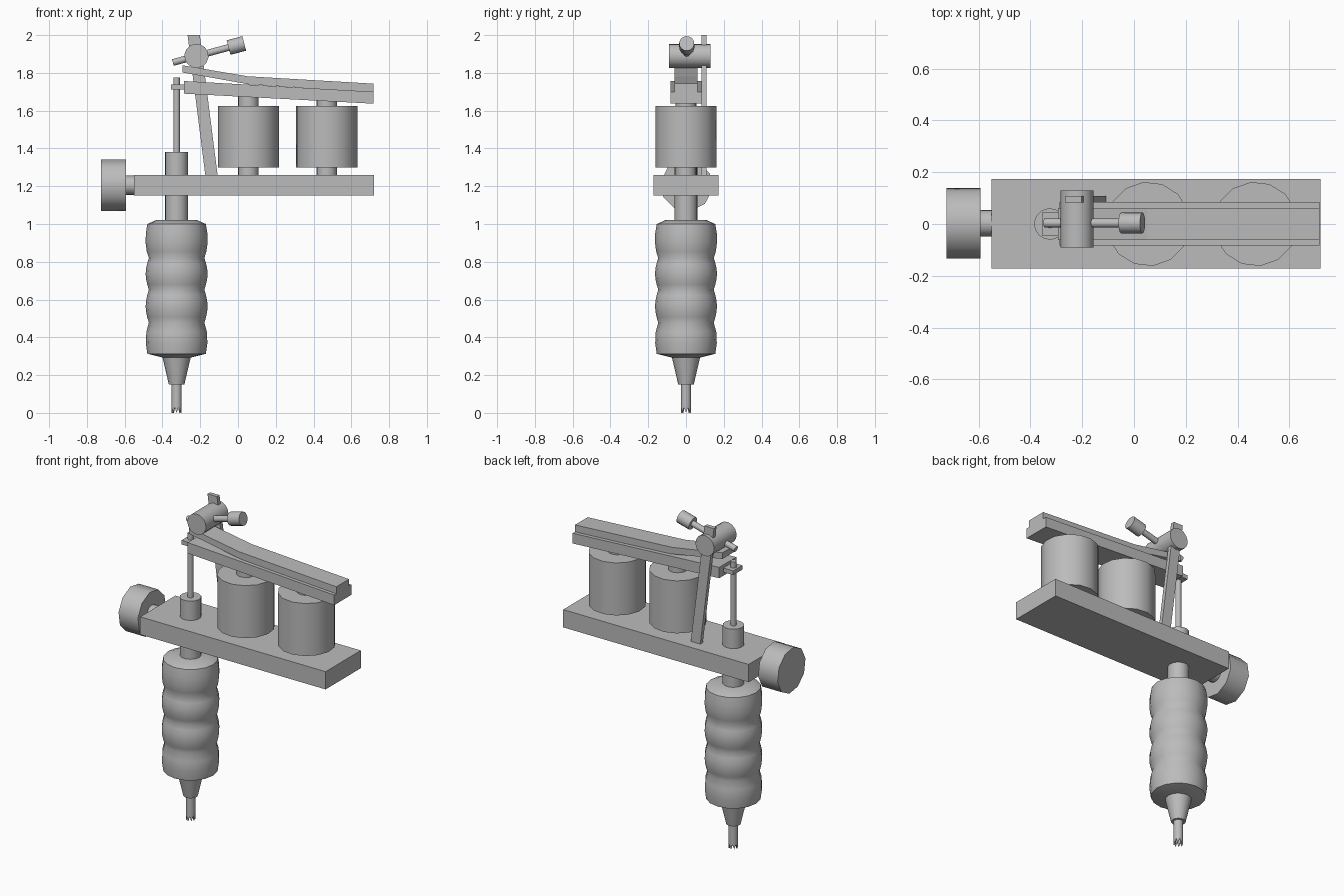
import bpy, bmesh, math
from mathutils import Vector

if "Cube" in bpy.data.objects:
    bpy.data.objects.remove(bpy.data.objects["Cube"])

grey = bpy.data.materials.new("plain_grey")
grey.diffuse_color = (0.5, 0.5, 0.5, 1)
grey.use_nodes = True
grey.node_tree.nodes["Principled BSDF"].inputs["Base Color"].default_value = grey.diffuse_color


def finish(name, bm, smooth=True):
    bmesh.ops.recalc_face_normals(bm, faces=bm.faces)
    mesh = bpy.data.meshes.new(name)
    bm.to_mesh(mesh)
    bm.free()
    mesh.materials.append(grey)
    ob = bpy.data.objects.new(name, mesh)
    bpy.context.collection.objects.link(ob)
    if smooth:
        bpy.ops.object.select_all(action='DESELECT')
        ob.select_set(True)
        bpy.context.view_layer.objects.active = ob
        bpy.ops.object.shade_smooth_by_angle(angle=math.radians(38))
    return ob


def rod(name, a, b, r, sides=14, turn=0.0):
    """Capped cylinder from point a to point b."""
    a, b = Vector(a), Vector(b)
    axis = (b - a).normalized()
    u = axis.orthogonal().normalized()
    v = axis.cross(u)
    bm = bmesh.new()
    ends = []
    for p in (a, b):
        angles = [turn + math.tau * i / sides for i in range(sides)]
        ends.append([bm.verts.new(p + r * (math.cos(t) * u + math.sin(t) * v)) for t in angles])
    for i in range(sides):
        j = (i + 1) % sides
        bm.faces.new((ends[0][i], ends[0][j], ends[1][j], ends[1][i]))
    for ring in ends:
        bm.faces.new(ring)
    return finish(name, bm)


def slab(name, outline, y0, y1):
    """Side outline in x and z, extruded from y0 to y1."""
    bm = bmesh.new()
    near = [bm.verts.new((x, y0, z)) for x, z in outline]
    far = [bm.verts.new((x, y1, z)) for x, z in outline]
    n = len(outline)
    for i in range(n):
        j = (i + 1) % n
        bm.faces.new((near[i], near[j], far[j], far[i]))
    bm.faces.new(near)
    bm.faces.new(far)
    return finish(name, bm, False)


def lathe(name, cx, profile, sides=16):
    """Closed turned body from (radius, z) points, capped at both ends."""
    bm = bmesh.new()
    rings = [[bm.verts.new((cx + r * math.cos(math.tau * i / sides),
                            r * math.sin(math.tau * i / sides), z))
              for i in range(sides)] for r, z in profile]
    for low, high in zip(rings, rings[1:]):
        for i in range(sides):
            j = (i + 1) % sides
            bm.faces.new((low[i], low[j], high[j], high[i]))
    bm.faces.new(rings[0])
    bm.faces.new(rings[-1])
    return finish(name, bm)


GX = -0.325  # axis of grip, tube and needle bar

# Base plate with side knob
slab("base_plate", [(-0.55, 1.15), (0.72, 1.15), (0.72, 1.26), (-0.55, 1.26)], -0.171, 0.173)
rod("knob_shaft", (-0.60, 0.003, 1.205), (-0.54, 0.003, 1.205), 0.051)
rod("knob", (-0.725, 0.003, 1.205), (-0.592, 0.003, 1.205), 0.138, 10, math.pi / 2)

# Two coils on their cores
for side, cx, top in (("front", 0.055, 1.69), ("rear", 0.47, 1.67)):
    rod(side + "_coil", (cx, 0, 1.30), (cx, 0, 1.625), 0.163)
    rod(side + "_coil_core", (cx, 0, 1.25), (cx, 0, top), 0.055)

# Armature bar and the bent spring above it
slab("armature_bar", [(-0.287, 1.69), (0.717, 1.637), (0.717, 1.70), (-0.287, 1.757)], -0.083, 0.085)
slab("spring", [(-0.293, 1.802), (0.06, 1.739), (0.717, 1.698), (0.717, 1.743),
                (0.05, 1.782), (-0.293, 1.84)], -0.062, 0.062)

# Leaning post carrying the contact screw
slab("post", [(-0.172, 1.25), (-0.107, 1.25), (-0.202, 2.0), (-0.267, 2.0)], 0.083, 0.108)
rod("screw_holder", (-0.22, -0.09, 1.89), (-0.22, 0.13, 1.89), 0.064)
rod("contact_screw", (-0.345, 0.004, 1.855), (-0.04, 0.004, 1.937), 0.018)
rod("contact_screw_head", (-0.05, 0.004, 1.934), (0.033, 0.004, 1.956), 0.04)

# Needle bar with its hook block, and the tube through the base
rod("needle_bar", (GX, 0, 1.30), (GX, 0, 1.775), 0.017)
slab("hook_block", [(-0.355, 1.712), (-0.28, 1.712), (-0.28, 1.738), (-0.355, 1.738)], -0.045, 0.045)
rod("tube", (GX, 0, 0.98), (GX, 0, 1.38), 0.061)

# Grip: four bulging rings
seams = [0.477, 0.652, 0.82]
profile = [(0.075, 0.293), (0.155, 0.313), (0.163, 0.37), (0.160, 0.43), (0.147, 0.477)]
for lo, hi in zip(seams, seams[1:]):
    for k in range(1, 7):
        t = k / 6
        profile.append((0.147 + 0.017 * math.sin(math.pi * t), lo + (hi - lo) * t))
profile += [(0.158, 0.855), (0.164, 0.90), (0.163, 0.95), (0.155, 1.0), (0.11, 1.02)]
lathe("grip", GX, profile)
lathe("grip_cone", GX, [(0.041, 0.15), (0.075, 0.295)])

# Hollow tip ending in pointed teeth
bm = bmesh.new()
SIDES = 16
rings = []
for r, z, tooth in ((0.027, 0.16, 0), (0.027, 0.0, 0.03), (0.02, 0.0, 0.03), (0.02, 0.16, 0)):
    rings.append([bm.verts.new((GX + r * math.cos(math.tau * i / SIDES),
                                r * math.sin(math.tau * i / SIDES),
                                z + tooth * (i % 2))) for i in range(SIDES)])
for a, b in zip(rings, rings[1:] + rings[:1]):
    for i in range(SIDES):
        j = (i + 1) % SIDES
        bm.faces.new((a[i], a[j], b[j], b[i]))
finish("toothed_tip", bm)
